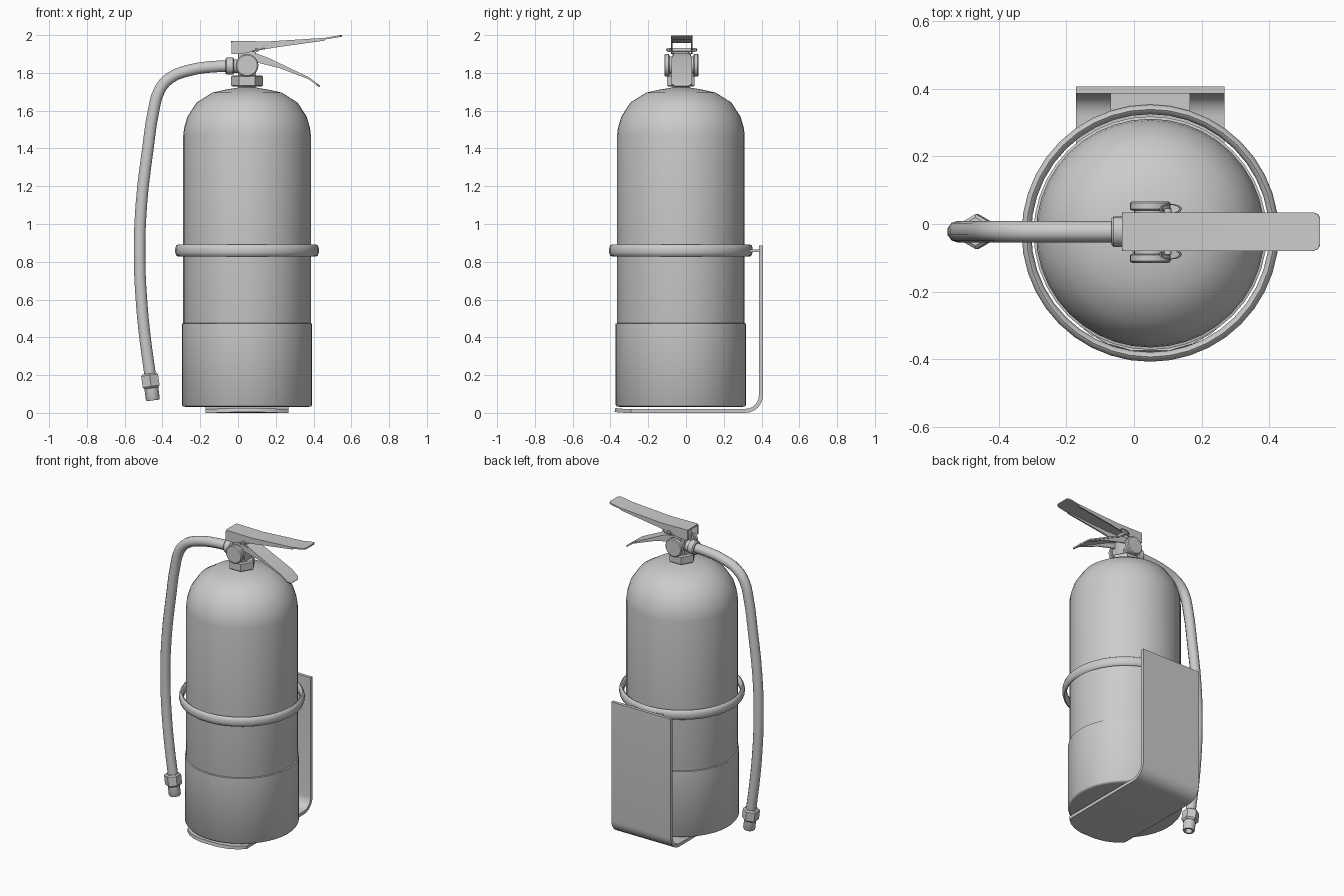
import bpy, bmesh, math
from mathutils import Vector, Matrix

if "Cube" in bpy.data.objects:
    bpy.data.objects.remove(bpy.data.objects["Cube"])

CX, CY = 0.048, -0.027   # axis of the cylinder


def finish(name, bm, angle=35, solid=0, bevel=0):
    bmesh.ops.recalc_face_normals(bm, faces=bm.faces)
    me = bpy.data.meshes.new(name)
    bm.to_mesh(me)
    bm.free()
    ob = bpy.data.objects.new(name, me)
    bpy.context.collection.objects.link(ob)
    bpy.ops.object.select_all(action='DESELECT')
    bpy.context.view_layer.objects.active = ob
    ob.select_set(True)
    if solid:
        m = ob.modifiers.new("solid", 'SOLIDIFY')
        m.thickness, m.offset = solid, 0
        bpy.ops.object.modifier_apply(modifier="solid")
    if bevel:
        m = ob.modifiers.new("bevel", 'BEVEL')
        m.width, m.segments = bevel, 2
        bpy.ops.object.modifier_apply(modifier="bevel")
    bpy.ops.object.shade_smooth_by_angle(angle=math.radians(angle))
    return ob


def lathe(name, prof, loc, axis=(0, 0, 1), n=32, closed=False, turn=0, angle=35):
    """Turn (radius, height) points around an axis through loc."""
    q = Vector((0, 0, 1)).rotation_difference(Vector(axis))
    bm = bmesh.new()
    rings = []
    for r, h in prof:
        rings.append([bm.verts.new(Vector(loc) + q @ Vector((
            r * math.cos(turn + math.tau * i / n), r * math.sin(turn + math.tau * i / n), h)))
            for i in range(n)])
    pairs = list(zip(rings, rings[1:]))
    if closed:
        pairs.append((rings[-1], rings[0]))
    else:
        bm.faces.new(rings[0])
        bm.faces.new(rings[-1])
    for a, b in pairs:
        for i in range(n):
            j = (i + 1) % n
            bm.faces.new((a[i], a[j], b[j], b[i]))
    return finish(name, bm, angle)


def sheet(name, stations, across, thick):
    """Bent strip: stations are (centre, half width)."""
    bm = bmesh.new()
    a = Vector(across)
    rows = [(bm.verts.new(Vector(c) - a * w), bm.verts.new(Vector(c) + a * w)) for c, w in stations]
    for p, q in zip(rows, rows[1:]):
        bm.faces.new((p[0], p[1], q[1], q[0]))
    return finish(name, bm, solid=thick)


def side_plate(name, pts, y0, y1, bevel=0):
    """Side outline in x, z extruded from y0 to y1."""
    bm = bmesh.new()
    f = bm.faces.new([bm.verts.new((x, y0, z)) for x, z in pts])
    ext = bmesh.ops.extrude_face_region(bm, geom=[f])
    vs = [v for v in ext['geom'] if isinstance(v, bmesh.types.BMVert)]
    bmesh.ops.translate(bm, verts=vs, vec=(0, y1 - y0, 0))
    return finish(name, bm, bevel=bevel)


# tank with domed shoulder, and lower boot
lathe("tank", [(0.33, 0.06), (0.338, 0.08), (0.338, 1.47), (0.333, 1.51), (0.315, 1.57),
               (0.267, 1.643), (0.185, 1.695), (0.12, 1.71), (0.05, 1.722)], (CX, CY, 0), n=40, angle=40)
lathe("tank_boot", [(0.325, 0.032), (0.339, 0.034), (0.345, 0.042), (0.345, 0.472), (0.337, 0.475)],
      (CX, CY, 0), n=40, angle=50)

# retaining ring
ring = [(0.366 + 0.015 * math.cos(t), 0.86 + 0.032 * math.sin(t))
        for t in (math.tau * (i + 0.5) / 10 for i in range(10))]
lathe("retaining_ring", ring, (CX, CY, 0), n=40, closed=True, angle=60)

# wall bracket: back plate, bend, foot with rounded front
st = [((CX, 0.396, 0.885), 0.219), ((CX, 0.396, 0.09), 0.219)]
for i in range(1, 6):
    t = math.pi / 2 * i / 6
    st.append(((CX, 0.316 + 0.08 * math.cos(t), 0.091 - 0.08 * math.sin(t)), 0.219))
st += [((CX, 0.316, 0.011), 0.219), ((CX, -0.29, 0.011), 0.219), ((CX, -0.325, 0.011), 0.18),
       ((CX, -0.355, 0.012), 0.125), ((CX, -0.376, 0.016), 0.055)]
sheet("wall_bracket", st, (1, 0, 0), 0.021)
sheet("ring_tab", [((CX, 0.335, 0.858), 0.117), ((CX, 0.39, 0.858), 0.117)], (1, 0, 0), 0.012)

# valve: neck, hex nut, body, cross barrel with end discs
lathe("valve_neck", [(0.045, 1.70), (0.045, 1.80)], (CX, CY, 0), n=20)
lathe("valve_nut", [(0.075, 1.727), (0.084, 1.733), (0.084, 1.78), (0.075, 1.787)], (CX, CY, 0), n=6, angle=20)
side_plate("valve_body", [(0.0, 1.78), (0.096, 1.78), (0.096, 1.9), (0.085, 1.925),
                          (0.01, 1.925), (0.0, 1.9)], CY - 0.042, CY + 0.042, 0.006)
lathe("valve_barrel", [(0.048, -0.075), (0.048, 0.075)], (CX, CY + 0.003, 1.84), (0, 1, 0), n=24)
for s, label in ((-1, "front"), (1, "back")):
    lathe("valve_disc_" + label, [(0.055, 0.064), (0.06, 0.068), (0.06, 0.086), (0.054, 0.091)],
          (CX, CY + 0.003, 1.84), (0, s, 0), n=24)

# carrying handle: channel with two side flanges
HY = -0.0225
sheet("handle_top", [((-0.036, HY, 1.965), 0.05), ((-0.03, HY, 1.965), 0.057), ((0.16, HY, 1.962), 0.057),
                     ((0.46, HY, 1.981), 0.057), ((0.53, HY, 1.993), 0.057),
                     ((0.543, HY, 1.995), 0.052), ((0.55, HY, 1.996), 0.04)], (0, 1, 0), 0.009)
flange = [(-0.035, 1.963), (-0.035, 1.9), (0.02, 1.9), (0.09, 1.916), (0.2, 1.935),
          (0.46, 1.971), (0.46, 1.98), (0.16, 1.962)]
# squeeze lever: strip widening to the tip, with flanges
sheet("lever_top", [((0.02, HY, 1.908), 0.04), ((0.10, HY, 1.897), 0.042), ((0.16, HY, 1.875), 0.053),
                    ((0.375, HY, 1.772), 0.055), ((0.418, HY, 1.739), 0.053),
                    ((0.432, HY, 1.728), 0.035)], (0, 1, 0), 0.009)
lever = [(0.02, 1.906), (0.02, 1.87), (0.1, 1.855), (0.22, 1.825), (0.375, 1.766),
         (0.375, 1.772), (0.16, 1.874), (0.10, 1.896)]
for s, label in ((-1, "front"), (1, "back")):
    side_plate("handle_flange_" + label, flange, HY + s * 0.057, HY + s * 0.048)
    side_plate("lever_flange_" + label, lever, HY + s * 0.048, HY + s * 0.04)
    # pin clip loop lying beside the handle
    clip = [(0.03 + 0.004 * math.cos(t), 0.004 * math.sin(t))
            for t in (math.tau * i / 6 for i in range(6))]
    ob = lathe("pin_clip_" + label, clip, (0, 0, 0), n=16, closed=True, angle=60)
    ob.matrix_world = (Matrix.Translation((0.108, HY + s * 0.067, 1.922))
                       @ Matrix.Rotation(math.radians(-12), 4, 'Y')
                       @ Matrix.Diagonal((1, 0.45, 1, 1)))
lathe("safety_pin", [(0.011, -0.068), (0.011, 0.068)], (0.1, HY, 1.922), (0, 1, 0), n=12)

# hose
pts = [(-0.03, 1.836), (-0.14, 1.832), (-0.26, 1.813), (-0.36, 1.773), (-0.415, 1.71), (-0.447, 1.6),
       (-0.477, 1.4), (-0.512, 1.1), (-0.521, 0.82), (-0.51, 0.58), (-0.49, 0.38), (-0.462, 0.18)]
cu = bpy.data.curves.new("hose", 'CURVE')
cu.dimensions = '3D'
cu.bevel_depth, cu.bevel_resolution, cu.resolution_u = 0.032, 3, 3
sp = cu.splines.new('BEZIER')
sp.bezier_points.add(len(pts) - 1)
for p, (x, z) in zip(sp.bezier_points, pts):
    p.co = (x, HY, z)
    p.handle_left_type = p.handle_right_type = 'AUTO'
hose = bpy.data.objects.new("hose", cu)
bpy.context.collection.objects.link(hose)
bpy.ops.object.select_all(action='DESELECT')
bpy.context.view_layer.objects.active = hose
hose.select_set(True)
bpy.ops.object.convert(target='MESH')
bpy.ops.object.shade_smooth_by_angle(angle=math.radians(50))

# hose coupling at the valve, hex fitting and nozzle at the end
lathe("hose_coupling", [(0.04, -0.066), (0.045, -0.06), (0.045, -0.026), (0.036, -0.02), (0.036, 0.04)],
      (0, HY, 1.836), (1, 0, 0), n=20)
tip = Vector((0.018, 0, -0.135)).normalized()
lathe("hose_fitting", [(0.042, -0.008), (0.052, 0.0), (0.052, 0.06), (0.042, 0.07)],
      (-0.468, HY, 0.2), tip, n=6, turn=math.pi / 6, angle=20)
lathe("hose_nozzle", [(0.037, 0.06), (0.037, 0.128), (0.033, 0.135), (0.022, 0.135), (0.018, 0.10)],
      (-0.468, HY, 0.2), tip, n=16)
